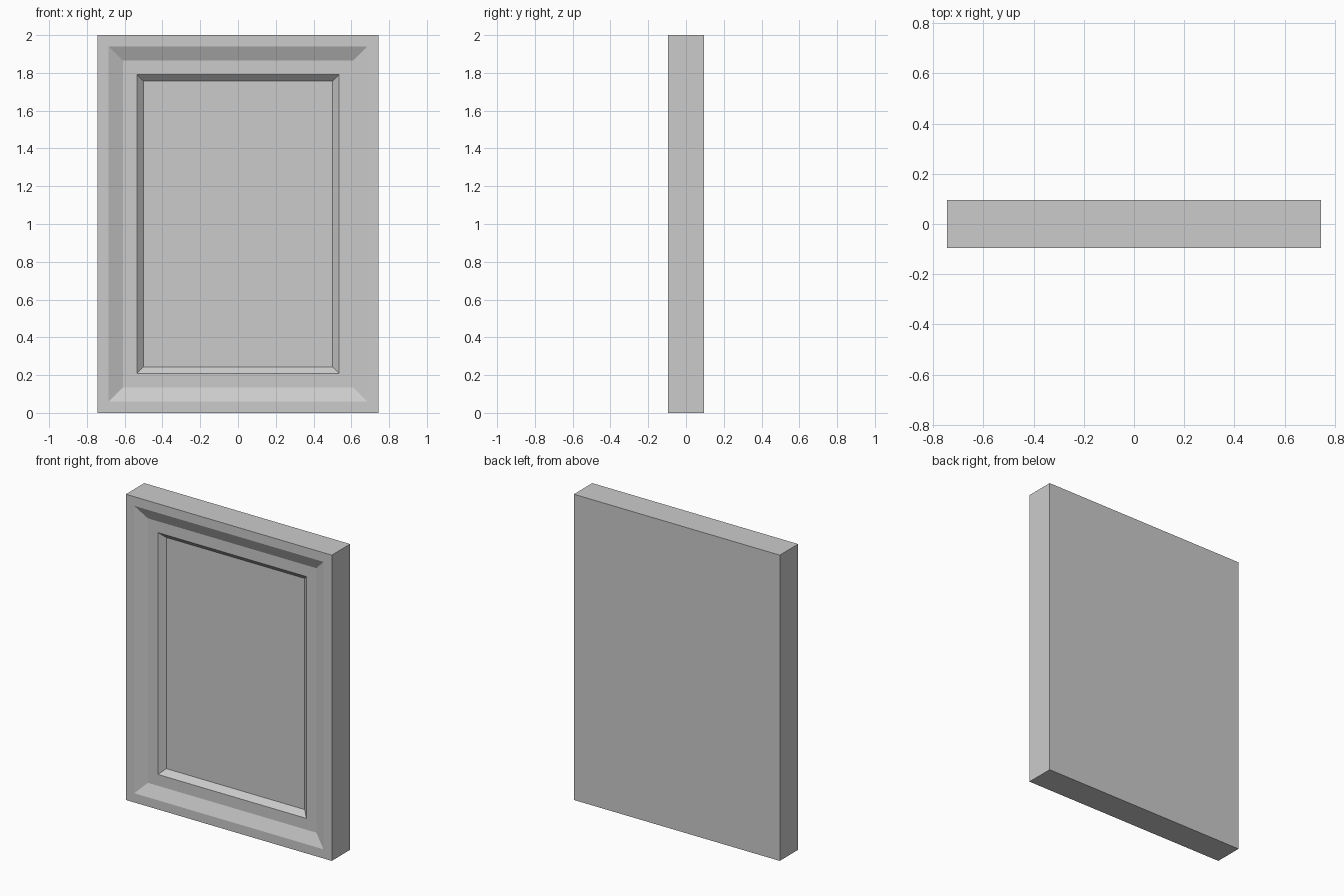
import bpy
import bmesh
from mathutils import Matrix

if "Cube" in bpy.data.objects:
    bpy.data.objects.remove(bpy.data.objects["Cube"])

WIDTH, DEPTH, HEIGHT = 1.49, 0.19, 2.0

# Slab standing on the ground
bm = bmesh.new()
size = Matrix.Diagonal((WIDTH, DEPTH, HEIGHT, 1))
bmesh.ops.create_cube(bm, size=1, matrix=Matrix.Translation((0, 0, HEIGHT / 2)) @ size)
bm.normal_update()
panel = min(bm.faces, key=lambda f: f.calc_center_median().y)

# Front moulding: rim, shallow slope, flat band, steep slope down to the panel
for inset, recess in ((0.06, 0), (0.075, 0.035), (0.074, 0), (0.035, 0.034)):
    bmesh.ops.inset_region(bm, faces=[panel], thickness=inset, depth=-recess,
                           use_even_offset=True)
    bm.normal_update()

mesh = bpy.data.meshes.new("panelled_door")
bm.to_mesh(mesh)
bm.free()
door = bpy.data.objects.new("panelled_door", mesh)
bpy.context.collection.objects.link(door)
